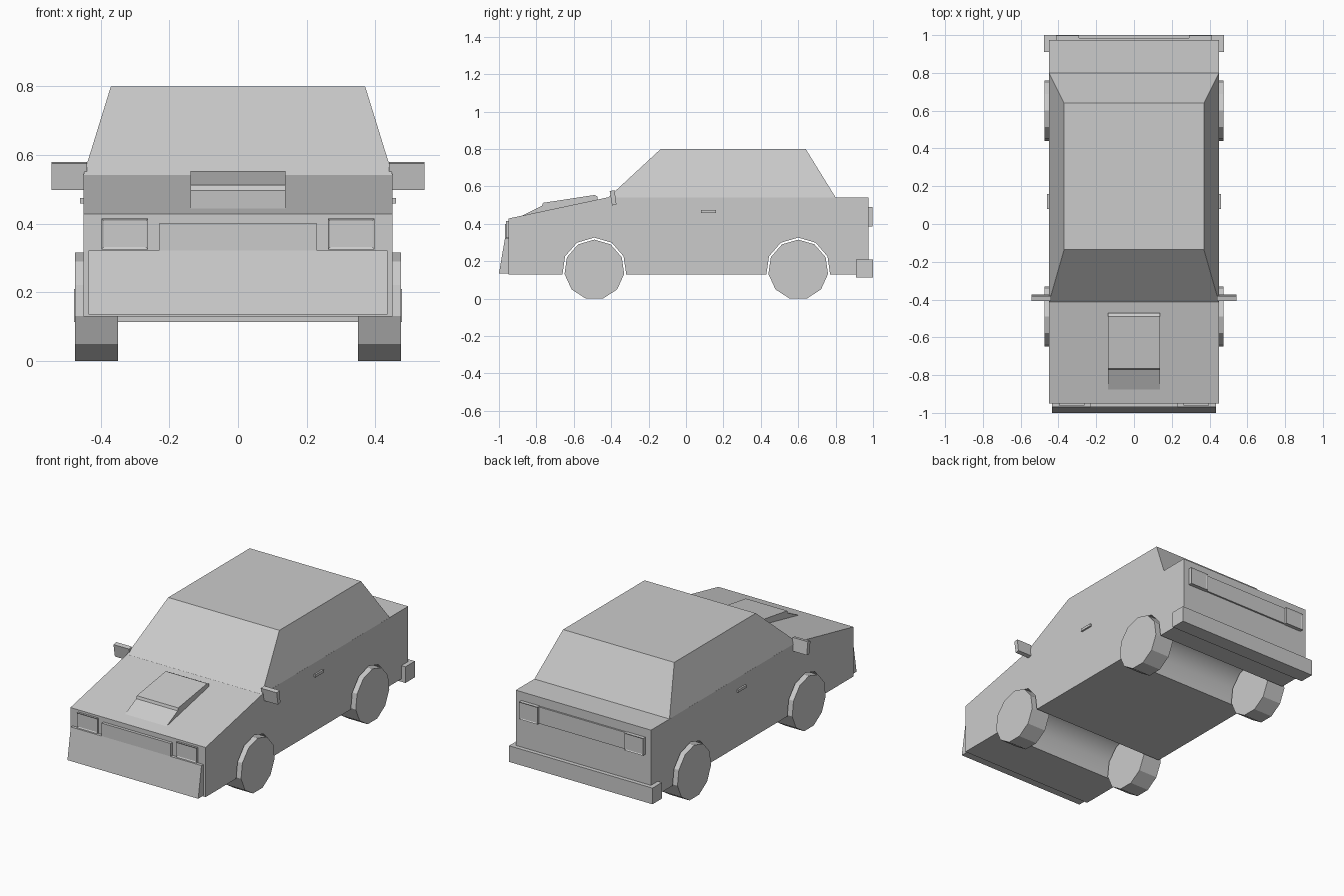
import bpy
import bmesh
from math import sin, cos, pi

old = bpy.data.objects.get("Cube")
if old:
    bpy.data.objects.remove(old, do_unlink=True)

grey = bpy.data.materials.new("plain_grey")
grey.use_nodes = True
color = (0.6, 0.6, 0.6, 1)
grey.diffuse_color = color
grey.node_tree.nodes["Principled BSDF"].inputs["Base Color"].default_value = color

SIDES = 11
WHEEL_R = 0.161
AXLE_Z = WHEEL_R * cos(pi / SIDES)
AXLES = {"front": -0.49, "rear": 0.6}


def finish(name, bm):
    bmesh.ops.recalc_face_normals(bm, faces=bm.faces[:])
    mesh = bpy.data.meshes.new(name)
    bm.to_mesh(mesh)
    bm.free()
    mesh.materials.append(grey)
    obj = bpy.data.objects.new(name, mesh)
    bpy.context.collection.objects.link(obj)
    return obj


def extrude_x(name, profile, x0, x1):
    """Sweep a (y, z) outline from x0 to x1."""
    bm = bmesh.new()
    face = bm.faces.new([bm.verts.new((x0, y, z)) for y, z in profile])
    res = bmesh.ops.extrude_face_region(bm, geom=[face])
    for v in res["geom"]:
        if isinstance(v, bmesh.types.BMVert):
            v.co.x = x1
    return finish(name, bm)


def box(name, x0, x1, y0, y1, z0, z1):
    return extrude_x(name, [(y0, z0), (y1, z0), (y1, z1), (y0, z1)], x0, x1)


def ring(cy, radius, steps):
    """Polygon points round an axle, counted from the top vertex."""
    return [(cy + radius * sin(2 * pi * i / SIDES), AXLE_Z + radius * cos(2 * pi * i / SIDES))
            for i in steps]


# Body shell with wheel tunnels cut into its outline
outline = [(-0.95, 0.13), (-0.95, 0.428), (-0.415, 0.542), (0.975, 0.542), (0.975, 0.13)]
for axle in ("rear", "front"):
    outline += ring(AXLES[axle], 0.172, range(3, -4, -1))
body = extrude_x("body", outline, -0.45, 0.45)
for poly in body.data.polygons:
    c = poly.center
    inside = any(abs(c.y - y) < 0.171 for y in AXLES.values())
    poly.use_smooth = inside and abs(c.x) < 0.1 and 0.14 < c.z < 0.34

# Cabin tapering to the roof
bm = bmesh.new()
base, top = [[bm.verts.new((x, y, z)) for x, y in
              ((-w, y0), (w, y0), (w, y1), (-w, y1))]
             for w, y0, y1, z in ((0.45, -0.415, 0.8, 0.541), (0.37, -0.135, 0.64, 0.8))]
bm.faces.new(base)
bm.faces.new(top)
for i in range(4):
    j = (i + 1) % 4
    bm.faces.new((base[i], base[j], top[j], top[i]))
finish("cabin", bm)

# Hood scoop, front apron, grille and rear bumper
extrude_x("hood_scoop", [(-0.89, 0.437), (-0.77, 0.496), (-0.765, 0.512), (-0.49, 0.554),
                         (-0.472, 0.545), (-0.472, 0.525)], -0.138, 0.138)
extrude_x("front_apron", [(-0.945, 0.135), (-1.0, 0.135), (-0.968, 0.322), (-0.945, 0.322)],
          -0.435, 0.435)
box("grille", -0.23, 0.23, -0.968, -0.945, 0.32, 0.4)
box("rear_bumper", -0.477, 0.477, 0.91, 1.0, 0.113, 0.21)
box("tail_panel", -0.41, 0.41, 0.96, 0.985, 0.388, 0.488)


def framed_lamp(name, x0, x1, y0, y1, z0, z1, front):
    """Box whose outer face has a slightly sunk lens."""
    obj = box(name, x0, x1, y0, y1, z0, z1)
    bm = bmesh.new()
    bm.from_mesh(obj.data)
    lens = [f for f in bm.faces if f.normal.y * front > 0.9]
    bmesh.ops.inset_region(bm, faces=lens, thickness=0.009, depth=-0.004)
    bm.to_mesh(obj.data)
    bm.free()


# Paired parts
for side, s in (("left", 1), ("right", -1)):
    for axle, y in AXLES.items():
        extrude_x(f"{axle}_{side}_wheel", ring(y, WHEEL_R, range(SIDES)), s * 0.35, s * 0.475)
    framed_lamp(f"{side}_headlight", s * 0.262, s * 0.398, -0.962, -0.945, 0.325, 0.415, -1)
    framed_lamp(f"{side}_tail_light", s * 0.29, s * 0.412, 0.96, 0.997, 0.386, 0.49, 1)
    extrude_x(f"{side}_mirror", [(-0.408, 0.575), (-0.382, 0.58), (-0.372, 0.503),
                                 (-0.395, 0.498)], s * 0.44, s * 0.543)
    box(f"{side}_door_handle", s * 0.44, s * 0.46, 0.08, 0.16, 0.459, 0.475)
